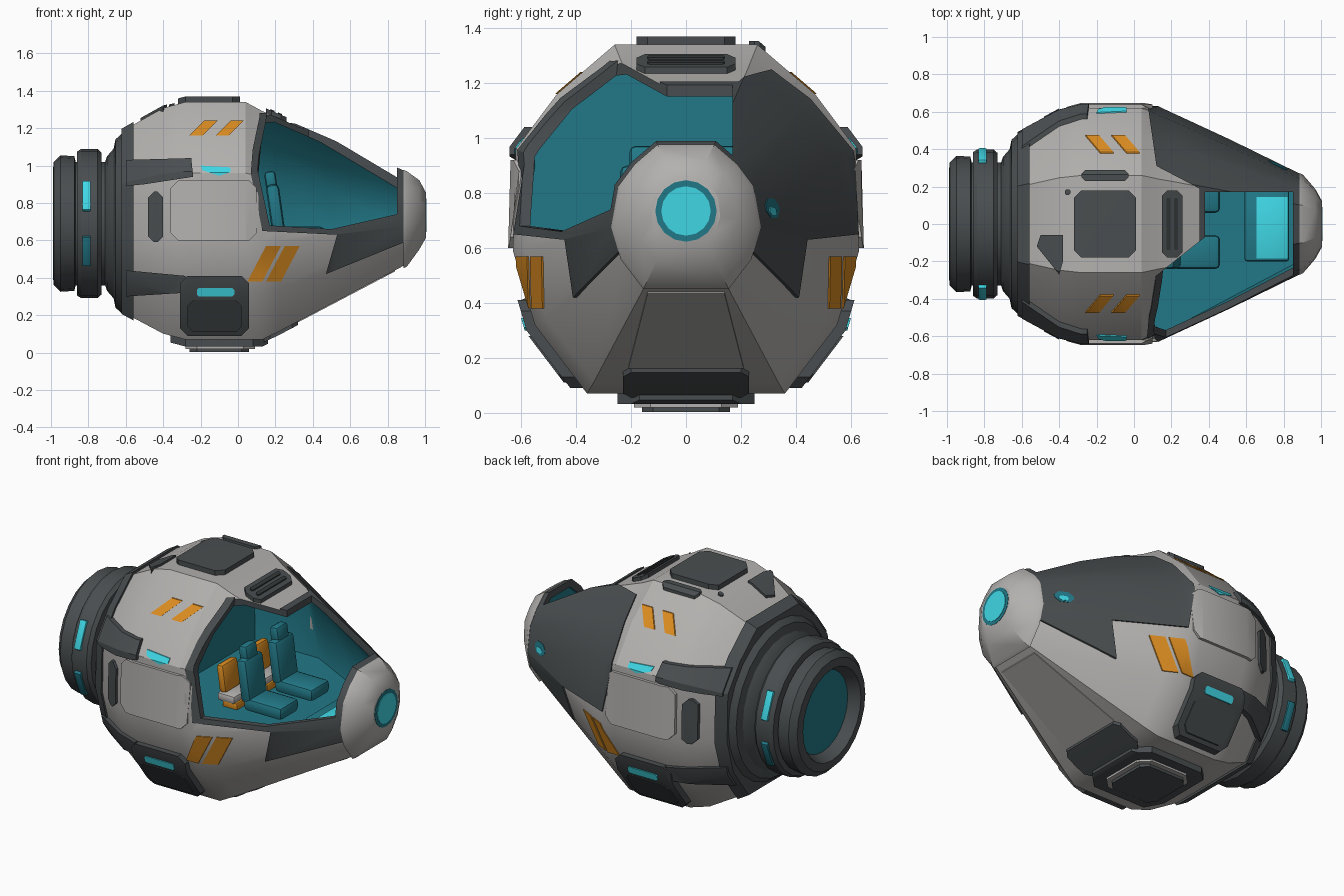
import bpy, bmesh, math
from mathutils import Matrix, Vector

if "Cube" in bpy.data.objects:
    bpy.data.objects.remove(bpy.data.objects["Cube"])


def material(name, rgb):
    m = bpy.data.materials.new(name)
    m.use_nodes = True
    m.diffuse_color = (*rgb, 1)
    m.node_tree.nodes["Principled BSDF"].inputs["Base Color"].default_value = (*rgb, 1)
    return m


LIGHT = material("light grey", (.45, .44, .425))
DARK = material("charcoal", (.067, .076, .08))
BLACK = material("deep charcoal", (.035, .04, .042))
TEAL = material("teal", (.016, .19, .245))
CYAN = material("bright cyan", (.05, .68, .78))
ORANGE = material("orange", (.7, .26, .015))
made = []


def finish(name, bm, *mats):
    mesh = bpy.data.meshes.new(name)
    bm.to_mesh(mesh)
    bm.free()
    for m in mats:
        mesh.materials.append(m)
    ob = bpy.data.objects.new(name, mesh)
    bpy.context.collection.objects.link(ob)
    made.append(ob)
    return ob


# Hull shape: stations along x (position, lower scale, upper scale, centre height) and a half section
STATIONS = [(-.62, .76, .76, .69), (-.54, .83, .83, .69), (-.4, .95, .95, .69), (-.28, 1, 1, .69),
            (.04, 1, 1, .69), (.13, 1, .925, .69), (.22, .93, .865, .69), (.9, .4, .365, .72),
            (.965, .28, .27, .735), (1, .18, .17, .735)]
HALF = [(.26, .65), (.47, .47), (.62, .27), (.63, -.1), (.55, -.37), (.36, -.62)]
SECTION = HALF + [(-y, z) for y, z in reversed(HALF)]
XS = [s[0] for s in STATIONS]


def station(x):
    for a, b in zip(STATIONS, STATIONS[1:]):
        if x <= b[0]:
            t = max(0, (x - a[0]) / (b[0] - a[0]))
            return [p + (q - p) * t for p, q in zip(a[1:], b[1:])]
    return STATIONS[-1][1:]


def loft(bm, xs, offset, stretch=1, flip=False, slot=0):
    rings = []
    for x in xs:
        low, up, cz = station(x)
        ring = []
        for y, z in SECTION:
            s = (up if z > 0 else low) + offset
            ring.append(bm.verts.new((x * stretch, y * s, cz + z * s)))
        rings.append(ring)
    faces = [bm.faces.new(rings[0]), bm.faces.new(rings[-1])]
    n = len(SECTION)
    for a, b in zip(rings, rings[1:]):
        faces += [bm.faces.new((a[i], a[(i + 1) % n], b[(i + 1) % n], b[i])) for i in range(n)]
    bmesh.ops.recalc_face_normals(bm, faces=faces)
    if flip:
        bmesh.ops.reverse_faces(bm, faces=faces)
    for f in faces:
        f.material_index = slot


def prism(pts, axis, lo, hi, mat=DARK):
    bm = bmesh.new()
    place = (lambda u, v, t: (u, t, v)) if axis == "y" else (lambda u, v, t: (u, v, t))
    a, b = [[bm.verts.new(place(u, v, t)) for u, v in pts] for t in (lo, hi)]
    bm.faces.new(a)
    bm.faces.new(b)
    for i in range(len(pts)):
        j = (i + 1) % len(pts)
        bm.faces.new((a[i], a[j], b[j], b[i]))
    bmesh.ops.recalc_face_normals(bm, faces=bm.faces)
    return finish("cutter", bm, mat)


def combine(ob, tool, operation, keep=False):
    mod = ob.modifiers.new("cut", "BOOLEAN")
    mod.operation, mod.object, mod.solver = operation, tool, "EXACT"
    mod.material_mode = "TRANSFER"
    bpy.context.view_layer.objects.active = ob
    bpy.ops.object.modifier_apply(modifier=mod.name)
    if not keep:
        made.remove(tool)
        bpy.data.objects.remove(tool)


def paint(ob, mat):
    ob.data.materials.clear()
    ob.data.materials.append(mat)
    for p in ob.data.polygons:
        p.material_index = 0


def plate(name, pts, axis, lo, hi, height, mat, mirror=False):
    """A plate that follows the hull, cut out by an extruded outline."""
    bm = bmesh.new()
    loft(bm, XS, height, 1.004)
    loft(bm, XS, -.02, .98, flip=True)
    ob = finish(name, bm, mat)
    combine(ob, prism(pts, axis, lo, hi), "INTERSECT")
    paint(ob, mat)
    if mirror:
        ob.modifiers.new("mirror", "MIRROR").use_axis = (False, True, False)
    return ob


def rect(x0, x1, v0, v1, c=.03):
    return [(x0 + c, v0), (x1 - c, v0), (x1, v0 + c), (x1, v1 - c),
            (x1 - c, v1), (x0 + c, v1), (x0, v1 - c), (x0, v0 + c)]


def side(name, pts, height, mat):
    return plate(name, pts, "y", -1, -.1, height, mat, True)


def box(name, centre, size, mat, bevel=.015, rot=0, axis="Y"):
    bm = bmesh.new()
    bmesh.ops.create_cube(bm, size=1)
    bmesh.ops.scale(bm, vec=size, verts=bm.verts)
    bmesh.ops.bevel(bm, geom=bm.edges[:], offset=bevel, segments=2, affect="EDGES", profile=.5)
    bm.transform(Matrix.Translation(Vector(centre)) @ Matrix.Rotation(math.radians(rot), 4, axis))
    return finish(name, bm, mat)


def lathe(name, profile, mat, cz=.69, n=24):
    bm = bmesh.new()
    rings = [[bm.verts.new((x, r * math.cos(math.tau * i / n), cz + r * math.sin(math.tau * i / n)))
              for i in range(n)] for x, r in profile]
    for a, b in zip(rings, rings[1:]):
        for i in range(n):
            bm.faces.new((a[i], a[(i + 1) % n], b[(i + 1) % n], b[i]))
    bm.faces.new(rings[0])
    bm.faces.new(rings[-1])
    bmesh.ops.recalc_face_normals(bm, faces=bm.faces)
    return finish(name, bm, mat)


# Hollow hull with the cockpit opening
CABIN = [-.3, -.1, .04, .13, .22, .5, .86]
bm = bmesh.new()
loft(bm, XS, 0)
loft(bm, CABIN, -.048, flip=True, slot=1)
hull = finish("hull", bm, LIGHT, TEAL)
opening = prism([(.1, 1), (.17, .68), (.5, .66), (.85, .74), (.86, 1.5), (.18, 1.5), (.15, 1.24)], "y", -1, .17)
combine(opening, prism([(.38, .17), (.38, -.07), (.14, -.26), (.08, -.8), (.85, -.8), (.85, .17)], "z", 0, 2), "INTERSECT")
combine(hull, opening, "DIFFERENCE", keep=True)

# Dark canopy panels and window frame
canopy = plate("canopy_panels", [(.06, 1), (.13, .65), (.53, .63), (.47, .42), (.89, .59), (.89, 1.5), (.13, 1.5),
                                 (.115, 1.26)], "y", -1, 1, .014, DARK)
combine(canopy, prism([(.05, -.8), (.1, -.29), (.35, -.1), (.35, .19), (.12, .31), (.05, .8),
                       (.89, .8), (.89, -.8)], "z", 0, 2), "INTERSECT")
combine(canopy, opening, "DIFFERENCE")
paint(canopy, DARK)

# Nose cap and lamps
plate("nose_cap", rect(.885, 1.2, 0, 1.5), "y", -1, 1, .018, LIGHT)
lathe("nose_lamp_ring", [(.98, .112), (1.006, .112)], TEAL, .735, 16)
lathe("nose_lamp", [(.98, .09), (1.009, .09)], CYAN, .735, 16)
plate("canopy_lamp", rect(.72, .82, .71, .78, .025), "y", .1, 1, .018, TEAL)
plate("canopy_lamp_core", rect(.75, .8, .72, .75, .01), "y", .1, 1, .022, CYAN)

# Side details, mirrored left and right
side("side_panel", rect(-.36, .1, .6, .92, .04), .028, LIGHT)
side("side_slot", rect(-.48, -.4, .59, .86, .03), .03, DARK)
side("upper_arm", [(-.6, .89), (-.6, 1.03), (-.25, 1.04), (-.24, .94), (-.5, .9)], .035, DARK)
side("lower_arm", [(-.6, .3), (-.6, .44), (-.28, .41), (-.28, .32)], .04, DARK)
side("side_pod", rect(-.31, .06, .09, .41, .04), .055, DARK)
side("side_pod_cover", rect(-.27, .02, .11, .28, .03), .065, DARK)
side("pod_lamp", rect(-.22, -.02, .3, .345, .01), .065, CYAN)
side("upper_lamp", [(-.2, 1), (-.04, .99), (-.04, .965), (-.1, .945), (-.19, .975)], .008, CYAN)
for i in range(2):
    u = i * .14
    side("upper_stripe", [(-.26 + u, 1.16), (-.19 + u, 1.16), (-.11 + u, 1.24), (-.18 + u, 1.24)], .008, ORANGE)
    u = i * .1
    side("lower_stripe", [(.05 + u, .38), (.13 + u, .38), (.23 + u, .57), (.15 + u, .57)], .009, ORANGE)

# Roof details
plate("roof_hatch", rect(-.32, .01, -.18, .18, .04), "z", 1, 2, .045, DARK)
plate("roof_slot", rect(-.28, -.03, .23, .29, .02), "z", 1, 2, .02, DARK)
plate("roof_knob", rect(-.37, -.34, .155, .185, .008), "z", 1, 2, .015, DARK)
plate("roof_vent", rect(.15, .26, -.18, .18, .03), "z", 1, 2, .035, DARK)
for x in (.175, .215):
    plate("vent_slat", rect(x, x + .02, -.14, .14, .005), "z", 1, 2, .045, BLACK)
plate("roof_patch", [(-.5, -.06), (-.38, -.06), (-.38, -.2), (-.4, -.27), (-.52, -.12)], "z", 1, 2, .02, DARK)

# Belly details
plate("belly_base", rect(-.36, .16, -.25, .25, .08), "z", -1, .4, .06, DARK)
plate("belly_frame", rect(-.28, .09, -.19, .19, .06), "z", -1, .4, .08, LIGHT)
plate("belly_hatch", rect(-.26, .06, -.16, .16, .04), "z", -1, .4, .108, DARK)
plate("belly_wedge", rect(.14, .32, -.23, .23, .03), "z", -1, .4, .03, DARK)
plate("belly_panel", [(.32, -.21), (.32, .21), (.84, .14), (.84, -.14)], "z", -1, .5, .007, LIGHT)

# Rear collar and engine
plate("collar", rect(-.7, -.56, -.2, 1.6), "y", -1, 1, .02, DARK)
lathe("collar_neck", [(-.72, .3), (-.7, .36), (-.665, .4), (-.655, .45), (-.61, .49), (-.59, .4)], DARK)
lathe("engine_core", [(-.89, .33), (-.6, .33)], DARK)
lathe("engine_ring", [(-.86, .3), (-.86, .385), (-.84, .398), (-.75, .398), (-.73, .38), (-.73, .3)], DARK)
lathe("nozzle", [(-.86, .3), (-.875, .36), (-.95, .365), (-.985, .33), (-.99, .28), (-.91, .24)], DARK)
lathe("nozzle_glow", [(-.925, .245), (-.9, .245)], TEAL)
for deg, mat in ((22, CYAN), (-22, TEAL), (158, CYAN), (202, TEAL)):
    a = math.radians(deg)
    box("engine_lamp", (-.81, .39 * math.cos(a), .69 + .39 * math.sin(a)), (.045, .03, .17), mat, .006, deg, "X")

# Cabin floor, console and seats
bm = bmesh.new()
loft(bm, CABIN, -.04)
floor = finish("cabin_floor", bm, TEAL)
combine(floor, prism(rect(-.5, .95, .5, .58, .01), "y", -1, 1, TEAL), "INTERSECT")
paint(floor, TEAL)
box("console", (.71, 0, .6), (.24, .4, .08), TEAL)
box("console_screen", (.74, -.02, .643), (.17, .33, .008), CYAN, .002)
for y in (-.15, .15):
    box("seat_cushion", (.33, y, .635), (.26, .18, .08), TEAL, .025)
    box("seat_back", (.2, y, .77), (.07, .18, .26), TEAL, .025, -8)
    box("headrest", (.175, y, .92), (.06, .11, .1), TEAL, .02, -8)
    box("rear_seat_back", (.04, y, .74), (.05, .15, .17), ORANGE, .02, -8)
    box("rear_seat_cushion", (.08, y, .635), (.12, .17, .05), LIGHT, .015)
    box("rear_seat_base", (.1, y, .595), (.1, .15, .05), ORANGE, .01)

# Smooth shading with crisp edges
bpy.ops.object.select_all(action="DESELECT")
for ob in made:
    ob.select_set(True)
bpy.context.view_layer.objects.active = hull
bpy.ops.object.shade_smooth_by_angle(angle=math.radians(28))
